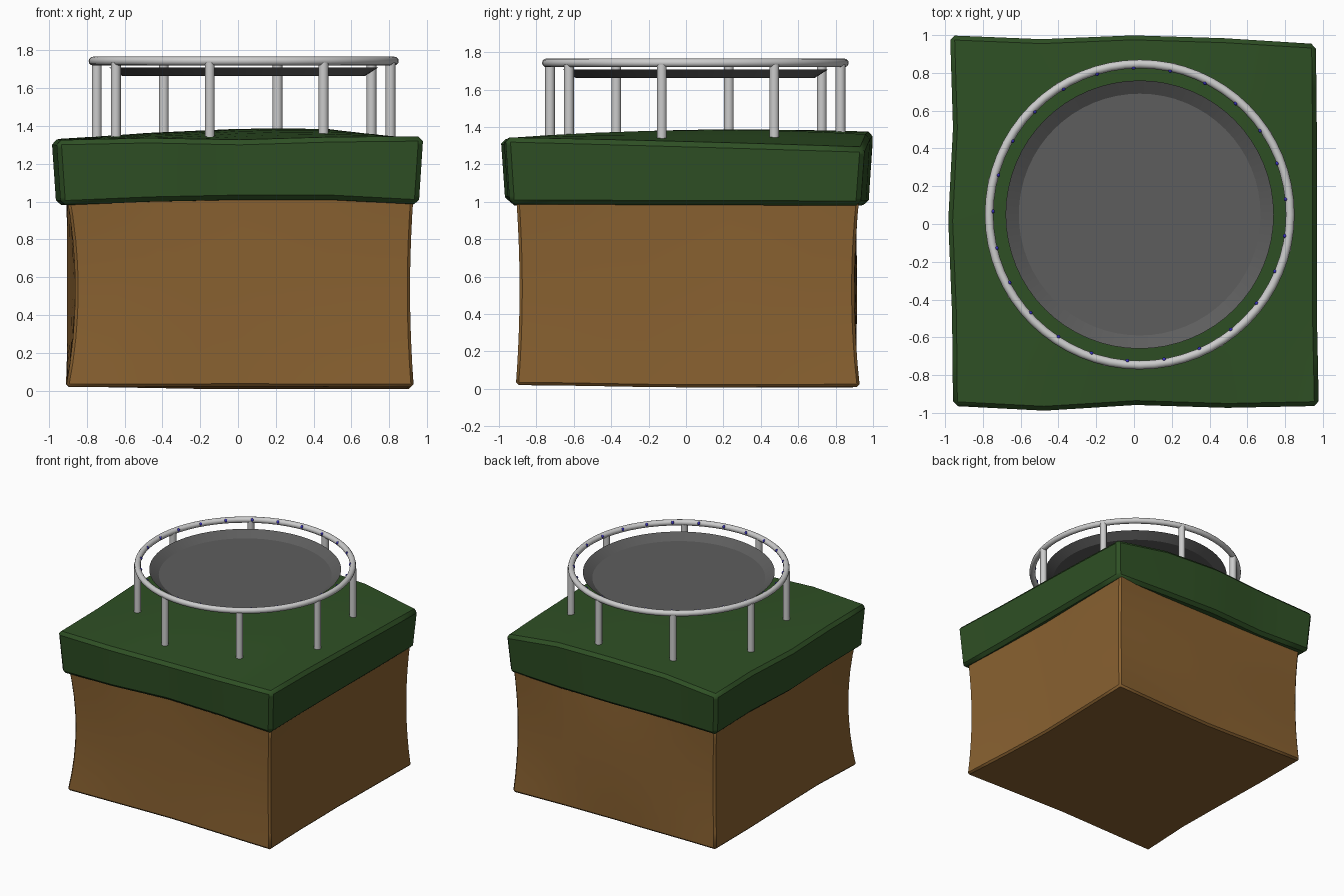
import bpy, bmesh, math
from mathutils import Vector, Matrix

if "Cube" in bpy.data.objects:
    bpy.data.objects.remove(bpy.data.objects["Cube"])

CX, CY = 0.03, 0.05   # trampoline centre


def colour(obj, name, rgb):
    m = bpy.data.materials.get(name) or bpy.data.materials.new(name)
    m.diffuse_color = (*rgb, 1)
    m.use_nodes = True
    m.node_tree.nodes["Principled BSDF"].inputs["Base Color"].default_value = m.diffuse_color
    obj.data.materials.append(m)


def new_object(name, bm):
    bmesh.ops.recalc_face_normals(bm, faces=bm.faces)
    me = bpy.data.meshes.new(name)
    bm.to_mesh(me)
    bm.free()
    obj = bpy.data.objects.new(name, me)
    bpy.context.collection.objects.link(obj)
    return obj


def smooth(obj, angle=40):
    bpy.ops.object.select_all(action='DESELECT')
    obj.select_set(True)
    bpy.context.view_layer.objects.active = obj
    bpy.ops.object.shade_smooth_by_angle(angle=math.radians(angle))


def curve(vals, t):
    """Eased interpolation of evenly spaced values, t in -1..1."""
    f = (t + 1) / 2 * (len(vals) - 1)
    i = min(max(int(f), 0), len(vals) - 2)
    k = f - i
    k = k * k * (3 - 2 * k)
    return vals[i] + (vals[i + 1] - vals[i]) * k


def mix(a, b, t):
    return a + (b - a) * (t + 1) / 2


def wobbly_block(name, side, zlow, zhigh, bevel):
    """side(key, along, height) gives the outline; zlow/zhigh(u, v) the ends."""
    bm = bmesh.new()
    bmesh.ops.create_cube(bm, size=2)
    bmesh.ops.subdivide_edges(bm, edges=bm.edges[:], cuts=7, use_grid_fill=True)
    for p in bm.verts:
        u, v, w = p.co
        p.co = (mix(side('L', v, w), side('R', v, w), u),
                mix(side('F', u, w), side('B', u, w), v),
                mix(zlow(u, v), zhigh(u, v), w))
    obj = new_object(name, bm)
    b = obj.modifiers.new('soft_edges', 'BEVEL')
    b.width, b.segments, b.limit_method = bevel, 1, 'ANGLE'
    b.angle_limit = math.radians(50)
    smooth(obj, 30)
    return obj


# Earth block, pinched at mid height
ends = {'L': [-.91, -.89, -.9, -.91, -.91], 'R': [.93, .91, .9, .91, .92],
        'F': [-.91, -.9, -.89, -.9, -.91], 'B': [.92, .91, .9, .91, .93]}
waist = {'L': [-.86, -.88, -.905, -.9, -.89], 'R': [.91, .9, .89, .9, .9],
         'F': [-.88, -.89, -.885, -.885, -.89], 'B': [.9, .91, .915, .91, .9]}


def earth_side(key, t, w):
    a, b = curve(waist[key], t), curve(ends[key], t)
    return a + (b - a) * w * w


earth = wobbly_block(
    'earth_block', earth_side,
    lambda u, v: curve([.02, .022, .02, .008, .01], (u + v) / 2),
    lambda u, v: 1.05, .015)
colour(earth, 'earth', (.25, .12, .03))

# Grass slab on top
rim = {'L': [-.96, -.965, -.985, -.96, -.975], 'R': [.98, .97, .97, .97, .965],
       'F': [-.965, -.99, -.96, -.975, -.965], 'B': [1., .98, 1., .985, .955]}


def grass_top(u, v):
    front = curve([1.325, 1.335, 1.325, 1.34, 1.345], u)
    back = curve([1.33, 1.36, 1.375, 1.36, 1.29], u)
    dome = .05 * (1 - u * u) * (1 - v * v)
    return mix(front, back, v) + .6 * dome + .01 * math.sin(3 * u) * (1 - v * v)


grass = wobbly_block(
    'grass_slab',
    lambda key, t, w: curve(rim[key], t) * (1 - .012 * (1 - w)),
    lambda u, v: mix(curve([.98, 1., 1.01, 1.01, .985], u),
                     curve([.985, .98, .985, .98, .98], u), v), grass_top, .025)
colour(grass, 'grass', (.028, .08, .018))

# Tubular frame ring
bpy.ops.mesh.primitive_torus_add(location=(CX, CY, 1.743), major_radius=.797,
                                 minor_radius=.023, major_segments=64, minor_segments=12)
ring = bpy.context.object
ring.name = 'frame_ring'
smooth(ring, 60)

# Eight legs
for i in range(8):
    a = math.radians(-13 + 45 * i)
    bpy.ops.mesh.primitive_cylinder_add(
        vertices=20, radius=.026, depth=.46,
        location=(CX + .797 * math.cos(a), CY + .797 * math.sin(a), 1.505))
    leg = bpy.context.object
    leg.name = f'leg_{i + 1}'
    smooth(leg)

# Jumping mat with a raised rim
bm = bmesh.new()
N = 64
loops = [[bm.verts.new((CX + r * math.cos(2 * math.pi * i / N),
                        CY + r * math.sin(2 * math.pi * i / N), z)) for i in range(N)]
         for r, z in ((.71, 1.708), (.64, 1.663))]
for i in range(N):
    j = (i + 1) % N
    bm.faces.new((loops[0][i], loops[0][j], loops[1][j], loops[1][i]))
bm.faces.new(loops[1])
mat = new_object('jumping_mat', bm)
for f in mat.data.polygons:
    if f.normal.z < 0:
        f.flip()
smooth(mat, 25)
colour(mat, 'mat_fabric', (.11, .11, .11))

# Small blue hooks along the inside of the ring
bm = bmesh.new()
for i in range(25):
    a = math.radians(6 + 14.4 * i)
    pos = Vector((CX + .778 * math.cos(a), CY + .778 * math.sin(a), 1.75))
    m = Matrix.Translation(pos) @ Matrix.Rotation(a, 4, 'Z') @ Matrix.Diagonal((.011, .011, .013, 1))
    bmesh.ops.create_uvsphere(bm, u_segments=10, v_segments=6, radius=1, matrix=m)
hooks = new_object('spring_hooks', bm)
smooth(hooks, 60)
colour(hooks, 'hook_blue', (.04, .03, .5))
